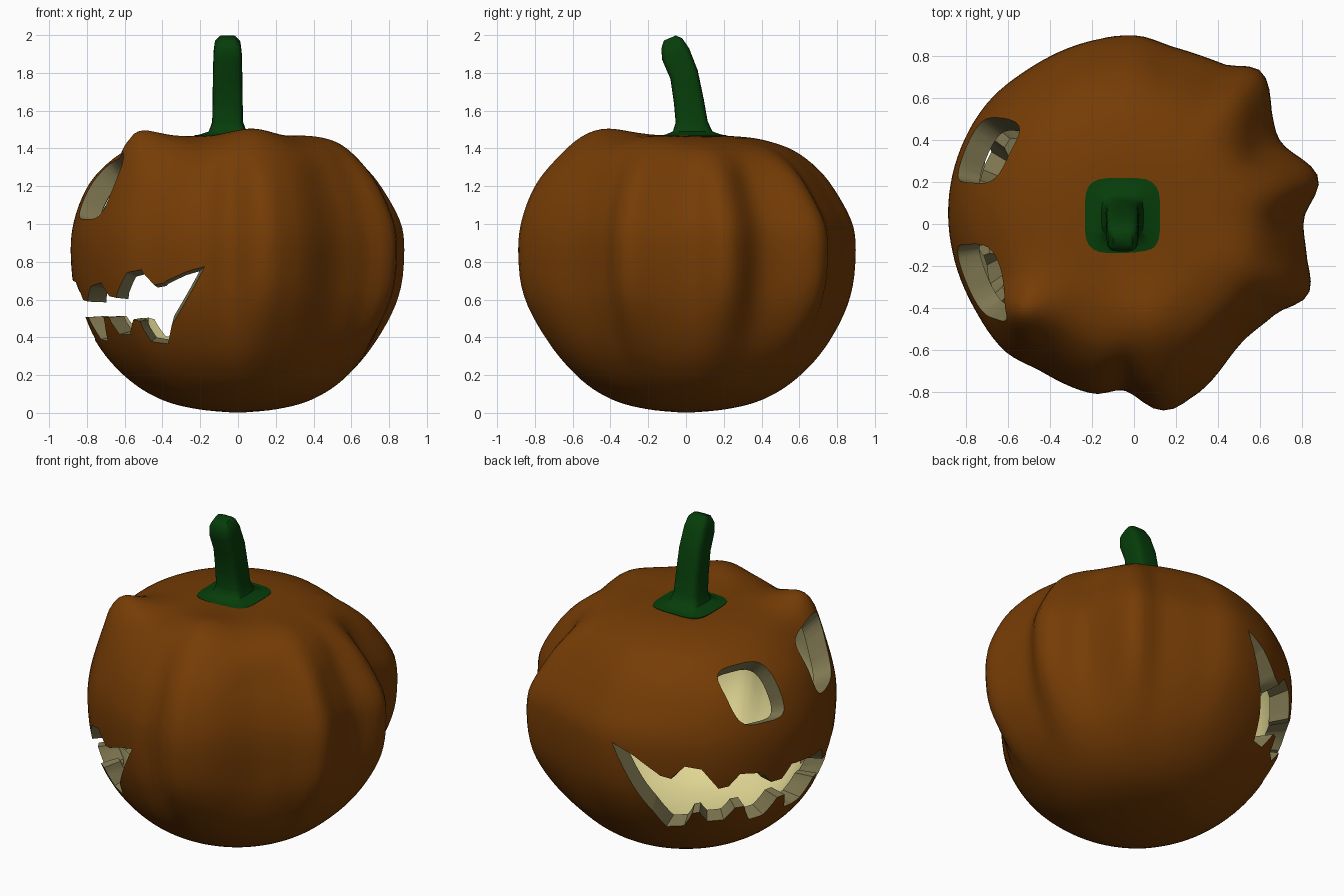
import bpy, bmesh, math
from mathutils import Vector

if "Cube" in bpy.data.objects:
    bpy.data.objects.remove(bpy.data.objects["Cube"])

def material(name, col):
    m = bpy.data.materials.new(name)
    m.diffuse_color = (*col, 1)
    m.use_nodes = True
    m.node_tree.nodes["Principled BSDF"].inputs["Base Color"].default_value = m.diffuse_color
    return m

SKIN = material("skin_brown", (0.178, 0.045, 0.0015))
FLESH = material("flesh_cream", (0.74, 0.67, 0.29))
CUT = material("cut_olive", (0.22, 0.19, 0.085))
GREEN = material("stem_green", (0.002, 0.047, 0.003))

def make_object(name, bm, mats):
    me = bpy.data.meshes.new(name)
    bm.to_mesh(me)
    bm.free()
    for m in mats:
        me.materials.append(m)
    ob = bpy.data.objects.new(name, me)
    bpy.context.collection.objects.link(ob)
    return ob

def smooth(ob, deg):
    bpy.ops.object.select_all(action='DESELECT')
    ob.select_set(True)
    bpy.context.view_layer.objects.active = ob
    bpy.ops.object.shade_smooth_by_angle(angle=math.radians(deg))

def loft(bm, loops):
    """Skin equal closed loops of points and cap both ends."""
    vs = [[bm.verts.new(p) for p in lp] for lp in loops]
    n = len(vs[0])
    faces = []
    for a, b in zip(vs, vs[1:]):
        for i in range(n):
            j = (i + 1) % n
            faces.append(bm.faces.new((a[i], a[j], b[j], b[i])))
    faces.append(bm.faces.new(vs[0][::-1]))
    faces.append(bm.faces.new(vs[-1]))
    return faces

def catmull(a, b, c, d, t):
    return 0.5 * (2*b + (c - a)*t + (2*a - 5*b + 4*c - d)*t*t + (3*b - a - 3*c + d)*t**3)

def rounded_square(n=24):
    for i in range(n):
        t = math.tau * (i + .5) / n
        yield tuple(math.copysign(abs(w)**.5, w) for w in (math.cos(t), math.sin(t)))

def ramp(v, a, b):
    t = min(1, max(0, (v - a) / (b - a)))
    return t * t * (3 - 2 * t)

# ---- body: lumpy outline by angle, swept over a side profile
OUTLINE = [(2, .81), (14, .905), (28, .805), (37, .83), (50, .945), (60, .875), (77, .863),
           (89, .897), (106, .895), (124, .893), (140, .905), (157, .90), (175, .888),
           (190, .873), (208, .86), (225, .862), (237, .83), (257, .83), (267, .795),
           (278, .895), (287, .875), (311, .765), (328, .80), (338, .895), (350, .834)]
PROFILE = [(0, 0), (.25, .02), (.47, .07), (.67, .175), (.84, .34), (.96, .57), (1, .82),
           (.98, 1.02), (.885, 1.22), (.72, 1.37), (.52, 1.44), (.3, 1.465), (0, 1.465)]

def outline(deg):
    n = len(OUTLINE)
    deg = (deg - 2) % 360 + 2
    k = max(i for i in range(n) if OUTLINE[i][0] <= deg + 1e-9)
    a0, a1 = OUTLINE[k][0], OUTLINE[(k + 1) % n][0]
    t = (deg - a0) / ((a1 - a0) % 360)
    return catmull(*(OUTLINE[(k + o) % n][1] for o in (-1, 0, 1, 2)), t)

def profile_points(sub=5):
    last = len(PROFILE) - 1
    pts = []
    for k in range(last):
        q = [PROFILE[min(max(k + o, 0), last)] for o in (-1, 0, 1, 2)]
        for s in range(sub):
            pts.append(tuple(catmull(*(p[i] for p in q), s / sub) for i in (0, 1)))
    return pts[1:] + [(.03, 1.465)]

# top lumps: x, y, height, width
LUMPS = [(-.48, -.42, .08, .13), (-.57, -.43, .10, .08), (.08, -.48, .065, .14),
         (.5, -.2, .03, .13)]

def skin_point(f, z, deg):
    a = math.radians(deg)
    w = ramp(z, .1, .75) * (1 - ramp(z, 1.2, 1.5))
    # the lower front right and upper back right quarters are drawn in a little
    base = .86 - .045 * max(0, math.cos(a + math.radians(45))) * (1 - ramp(z, .5, .9))
    r = f * (base + (outline(deg) - base) * w)
    r *= 1 - .06 * max(0, math.cos(a - math.radians(50))) * ramp(z, .95, 1.25)
    x, y = r * math.cos(a), r * math.sin(a)
    if z > 1.0:
        up = min(1, (z - 1.0) / .25)
        for lx, ly, h, s in LUMPS:
            z += up * h * math.exp(-((x - lx)**2 + (y - ly)**2) / (2 * s * s))
    return Vector((x, y, max(z, 0)))

bm = bmesh.new()
rings = [[skin_point(f, z, d) for d in range(0, 360, 3)] for f, z in profile_points()]
loft(bm, rings)
mid = Vector((0, 0, .75))
inner = loft(bm, [[mid + (p - mid) * .875 for p in ring] for ring in rings])
bmesh.ops.recalc_face_normals(bm, faces=bm.faces[:])
bmesh.ops.reverse_faces(bm, faces=inner)          # hollow cavity
for f in inner:
    f.material_index = 1
body = make_object("pumpkin_shell", bm, (SKIN, FLESH, CUT))

# ---- cutters (face looks toward -x, centre line at y = FY)
FY = .02

def finish_cutter(name, bm):
    bmesh.ops.triangulate(bm, faces=bm.faces[:])
    bmesh.ops.recalc_face_normals(bm, faces=bm.faces[:])
    for f in bm.faces:
        f.material_index = 2
    ob = make_object(name, bm, (SKIN, FLESH, CUT))
    ob.hide_render = True
    return ob

# jagged mouth: (angle from face centre, height) for upper and lower lip
UPPER = [(0, .70), (10, .69), (14, .60), (19, .59), (24, .67), (32, .69), (36, .62),
         (40, .61), (46, .74), (52, .76), (57, .68), (61, .69), (69, .745), (76, .775)]
LOWER = [(0, .38), (6, .39), (10, .51), (14, .51), (18, .39), (25, .38), (29, .51),
         (33, .51), (37, .42), (44, .42), (47, .50), (50, .49), (54, .38), (62, .365)]

def mouth_point(deg, z, r, ref):
    flare = .35 if deg > 0 else .8
    a = math.radians(deg * (1 + flare * (r - .83)))
    return (-r * math.cos(a), FY + r * math.sin(a), .56 + (z - .56) * (1 + 1.2 * (r - ref)))

def mouth_section(up, low, side):
    (ua, uz), (la, lz) = up, low
    if side > 0:                    # the grin rises toward +y
        uz += .055 * ramp(ua, 0, 20) + .09 * ramp(ua, 58, 76)
        ua += 3 * ramp(ua, 62, 76)
    ua, la = (side * v * (1 if side > 0 else .92) for v in (ua, la))
    return [mouth_point(ua, uz, 1.08, .87), mouth_point(la, lz, 1.08, .76),
            mouth_point(la, lz, .45, .76), mouth_point(ua, uz, .45, .87)]

pairs = list(zip(UPPER, LOWER))
bm = bmesh.new()
loft(bm, [mouth_section(u, l, -1) for u, l in pairs[:0:-1]] +
         [mouth_section(u, l, 1) for u, l in pairs])
cutters = [finish_cutter("mouth_cutter", bm)]

# slanted rounded-square eyes: side, angle, half width
for side, angle, half in ((-1, 22, .185), (1, 25, .165)):
    a, e = math.radians(angle), math.radians(34)
    out = Vector((-math.cos(a), side * math.sin(a), 0))
    tan = Vector((math.sin(a), side * math.cos(a), 0))
    nor = out * math.cos(e) + Vector((0, 0, math.sin(e)))
    up = Vector((0, 0, math.cos(e))) - out * math.sin(e)
    c = out * .765 + Vector((0, FY, 1.18))
    loops = []
    for d in (-.3, .28):
        s = 1 + 1.3 * d
        loops.append([c + nor * d + tan * (u * half + .2 * .18 * v) * s + up * v * .18 * s
                      for u, v in rounded_square()])
    bm = bmesh.new()
    loft(bm, loops)
    cutters.append(finish_cutter("eye_cutter", bm))

# ---- carve and bake
for cut in cutters:
    mod = body.modifiers.new("carve", 'BOOLEAN')
    mod.operation = 'DIFFERENCE'
    mod.solver = 'EXACT'
    mod.object = cut
dg = bpy.context.evaluated_depsgraph_get()
baked = bpy.data.meshes.new_from_object(body.evaluated_get(dg))
body.modifiers.clear()
body.data = baked
for cut in cutters:
    bpy.data.objects.remove(cut)
smooth(body, 40)

# ---- stem: rounded-square sections (z, y, half x, half y, forward tilt)
STEM = [(1.44, .04, .18, .18, 0), (1.469, .04, .18, .18, 0), (1.473, .04, .15, .15, 0),
        (1.49, .035, .10, .105, 0), (1.54, .03, .082, .085, .05), (1.65, .015, .08, .08, .15),
        (1.79, -.01, .078, .076, .3), (1.90, -.055, .075, .078, .4), (1.955, -.075, .068, .062, .45),
        (1.985, -.085, .045, .035, .4)]
bm = bmesh.new()
loft(bm, [[(-.055 + u * hx, y + v * hy * math.cos(t), z + v * hy * math.sin(t))
           for u, v in rounded_square()] for z, y, hx, hy, t in STEM])
bmesh.ops.recalc_face_normals(bm, faces=bm.faces[:])
stem = make_object("stem", bm, (GREEN,))
smooth(stem, 50)
